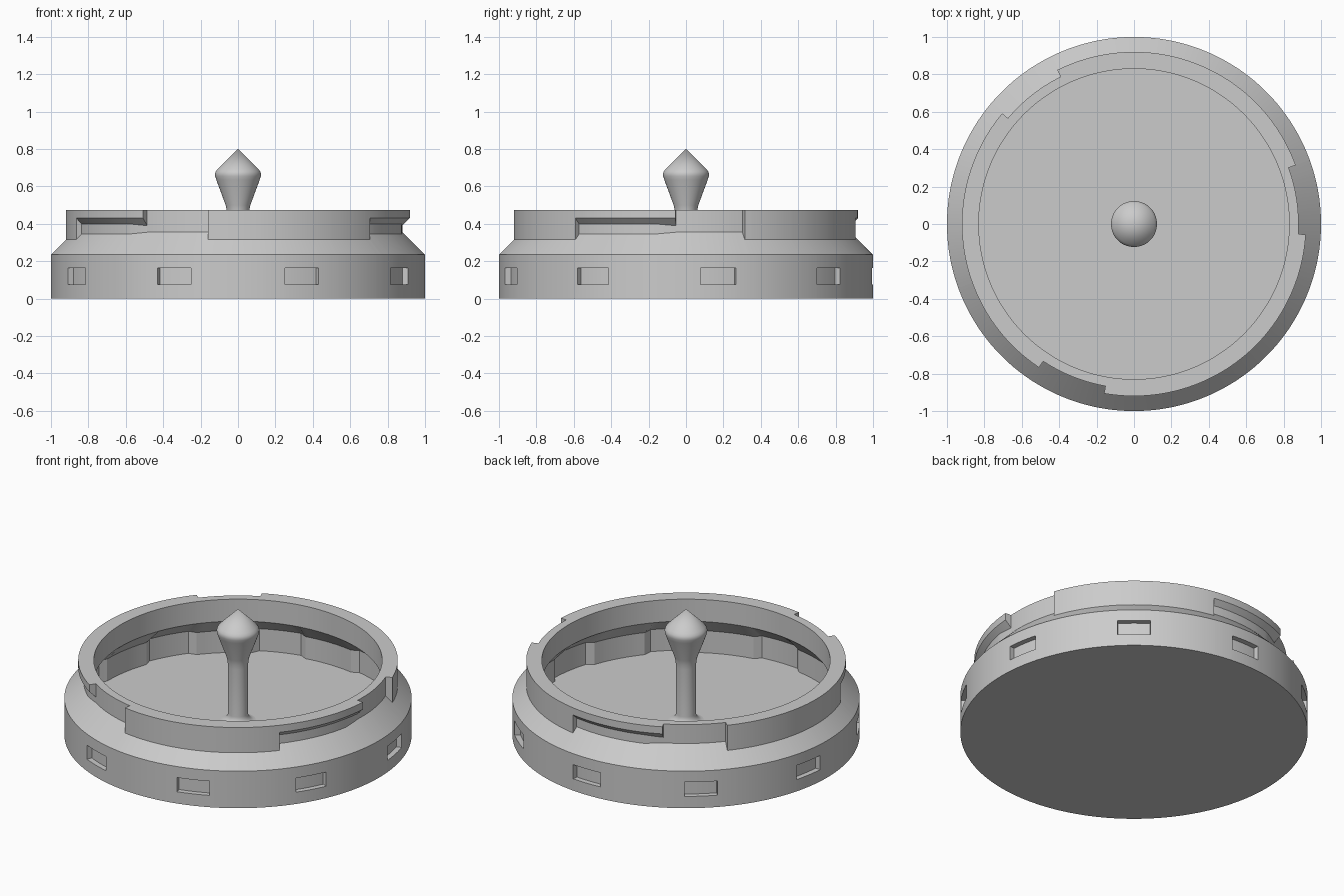
import bpy, bmesh
from math import radians, cos, sin

cube = bpy.data.objects.get("Cube")
if cube:
    bpy.data.objects.remove(cube, do_unlink=True)

grey = bpy.data.materials.new("plain grey")
grey.use_nodes = True
colour = (0.6, 0.6, 0.6, 1)
grey.diffuse_color = colour
grey.node_tree.nodes["Principled BSDF"].inputs["Base Color"].default_value = colour


def sweep(name, profile, angles):
    """Turn a profile round z; the profile may jump at any of the angles."""
    bm = bmesh.new()
    rings = []
    for a in angles:
        c, s = cos(radians(a)), sin(radians(a))
        for side in (-0.01, 0.01):
            rings.append([bm.verts.new((r * c, r * s, z)) for r, z in profile((a + side) % 360)])
    for k, ring in enumerate(rings):
        after = rings[(k + 1) % len(rings)]
        for i in range(len(ring) - 1):
            bm.faces.new((ring[i], after[i], after[i + 1], ring[i + 1]))
    bmesh.ops.remove_doubles(bm, verts=bm.verts, dist=0.0004)
    flat = [f for f in bm.faces if f.calc_area() < 1e-7]
    bmesh.ops.delete(bm, geom=flat, context='FACES')
    mesh = bpy.data.meshes.new(name)
    bm.to_mesh(mesh)
    bm.free()
    obj = bpy.data.objects.new(name, mesh)
    bpy.context.collection.objects.link(obj)
    mesh.materials.append(grey)
    bpy.ops.object.select_all(action='DESELECT')
    obj.select_set(True)
    bpy.context.view_layer.objects.active = obj
    bpy.ops.object.shade_smooth_by_angle(angle=radians(25))
    return obj


# Housing: three bayonet lugs and nine grip pockets
LUG_START, LUG_END, LIP_END = 20, 60, 96.5
POCKET_START, POCKET_HALF, BOSS_HALF, RAMP = 10, 5.5, 10, 2.5
RING, NECK, BORE, TOP, FLOOR, SHOULDER = 0.92, 0.88, 0.83, 0.475, 0.095, 0.235


def housing_profile(a):
    # bayonet: solid lug, then lip over a channel, then open entry slot
    t = (a - LUG_START) % 120
    if t < LUG_END:
        neck = lip = RING
    elif t < LIP_END:
        neck = NECK + 0.01 * min(1, (LIP_END - t) / 7.5)
        lip = RING
    else:
        neck = lip = NECK
    under = 0.43 - (lip - neck)
    # pockets outside, matching bosses inside
    d = abs((a - POCKET_START + 20) % 40 - 20)
    pocket = 0.967 if d < POCKET_HALF else 1
    wall = 0.92 + 0.03 * min(1, max(0, (d - BOSS_HALF) / RAMP))
    return [(0, 0), (1, 0), (1, 0.075), (pocket, 0.075), (pocket, 0.165), (1, 0.165),
            (1, SHOULDER), (neck, SHOULDER + 1 - neck), (neck, under), (lip, 0.43),
            (lip, TOP), (BORE, TOP), (BORE, 0.335), (wall, SHOULDER), (wall, FLOOR),
            (0, FLOOR)]


stations = set(range(0, 360, 2))
for k in range(3):
    for t in (0, LUG_END, LIP_END - 7.5, LIP_END):
        stations.add((LUG_START + t + 120 * k) % 360)
for k in range(9):
    for t in (POCKET_HALF, BOSS_HALF, BOSS_HALF + RAMP):
        for side in (-1, 1):
            stations.add((POCKET_START + 40 * k + side * t) % 360)
sweep("housing", housing_profile, sorted(stations))

# Centre post: filleted foot, slim stem, flared head with pointed tip
foot = [(0.058 + 0.045 * (1 - sin(radians(u))), FLOOR + 0.045 * (1 - cos(radians(u))))
        for u in range(0, 91, 15)]
head = [(0.058, 0.44), (0.06, 0.47), (0.066, 0.5), (0.116, 0.635), (0.122, 0.655),
        (0.123, 0.668), (0.119, 0.68), (0.11, 0.692), (0, 0.8)]
sweep("centre_post", lambda a: foot + head, range(0, 360, 6))
